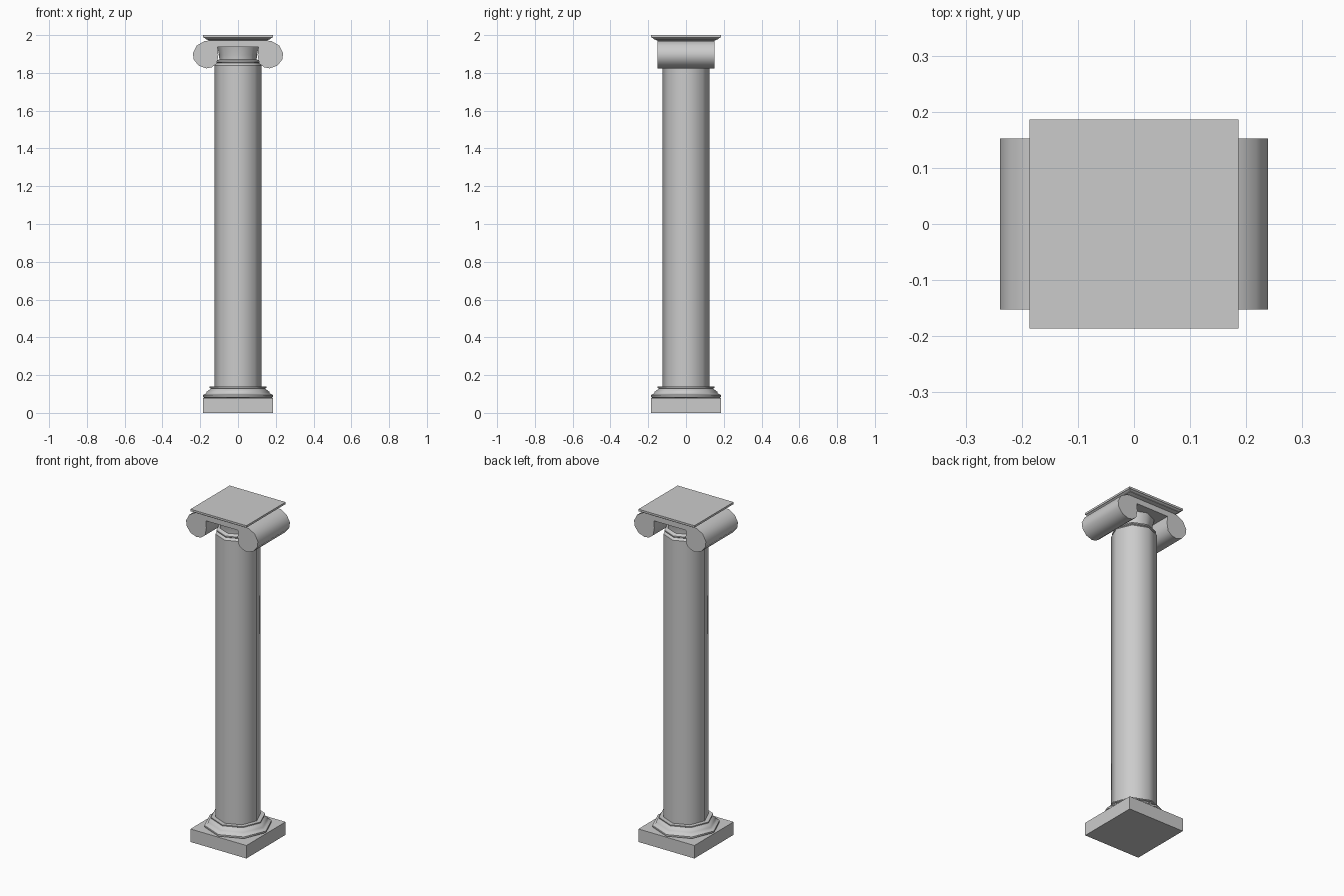
import bpy
import bmesh
import math

if "Cube" in bpy.data.objects:
    bpy.data.objects.remove(bpy.data.objects["Cube"], do_unlink=True)

SIDES = 8

stone = bpy.data.materials.new("pale_stone")
stone.use_nodes = True
stone.diffuse_color = (0.6, 0.6, 0.6, 1)
stone.node_tree.nodes["Principled BSDF"].inputs["Base Color"].default_value = (0.6, 0.6, 0.6, 1)


def finish(name, bm, angle):
    """Turn a bmesh into a shaded object."""
    bmesh.ops.recalc_face_normals(bm, faces=bm.faces)
    mesh = bpy.data.meshes.new(name)
    bm.to_mesh(mesh)
    bm.free()
    mesh.materials.append(stone)
    obj = bpy.data.objects.new(name, mesh)
    bpy.context.collection.objects.link(obj)
    bpy.ops.object.select_all(action="DESELECT")
    obj.select_set(True)
    bpy.context.view_layer.objects.active = obj
    bpy.ops.object.shade_smooth_by_angle(angle=math.radians(angle))
    return obj


def stack(name, profile, sides, turn=0.0, scale=1.0, angle=50):
    """Loft regular polygon rings through (radius, height) pairs and cap the ends."""
    bm = bmesh.new()
    rings = []
    for r, z in profile:
        steps = [turn + math.tau * i / sides for i in range(sides)]
        rings.append([bm.verts.new((r * scale * math.cos(a), r * scale * math.sin(a), z))
                      for a in steps])
    for low, high in zip(rings, rings[1:]):
        for i in range(sides):
            j = (i + 1) % sides
            bm.faces.new((low[i], low[j], high[j], high[i]))
    bm.faces.new(rings[0])
    bm.faces.new(rings[-1])
    return finish(name, bm, angle)


def square_stack(name, profile):
    """Square version, where the radius is the half width."""
    return stack(name, profile, 4, math.pi / 4, math.sqrt(2), 30)


# Square plinth and octagonal base mouldings
square_stack("plinth", [(0.186, 0), (0.186, 0.078)])
stack("base_moulding", [(0.175, 0.078), (0.186, 0.084), (0.186, 0.094), (0.174, 0.101),
                        (0.168, 0.104), (0.166, 0.112), (0.152, 0.122), (0.144, 0.130),
                        (0.150, 0.133), (0.150, 0.139), (0.125, 0.139)], SIDES)

# Shaft and flared neck
stack("shaft", [(0.125, 0.13), (0.125, 1.84)], SIDES)
stack("neck", [(0.125, 1.84), (0.113, 1.852), (0.119, 1.856), (0.119, 1.863),
               (0.099, 1.872), (0.100, 1.895), (0.110, 1.94)], SIDES)

# Scroll block: right half outline from the bar's underside round the volute, then mirrored
half = [(0.108, 1.938), (0.104, 1.895), (0.112, 1.850), (0.138, 1.830), (0.168, 1.824),
        (0.208, 1.838), (0.234, 1.870), (0.239, 1.905), (0.218, 1.945), (0.178, 1.968),
        (0.140, 1.973)]
outline = half + [(-x, z) for x, z in reversed(half)]
bm = bmesh.new()
face = bm.faces.new([bm.verts.new((x, -0.152, z)) for x, z in outline])
pushed = bmesh.ops.extrude_face_region(bm, geom=[face], use_keep_orig=True)["geom"]
bmesh.ops.translate(bm, vec=(0, 0.304, 0),
                    verts=[v for v in pushed if isinstance(v, bmesh.types.BMVert)])
finish("scroll_block", bm, 50)

# Stepped square abacus
square_stack("abacus", [(0.150, 1.970), (0.163, 1.976), (0.172, 1.979), (0.172, 1.982),
                        (0.182, 1.988), (0.186, 1.988), (0.186, 2.0)])
